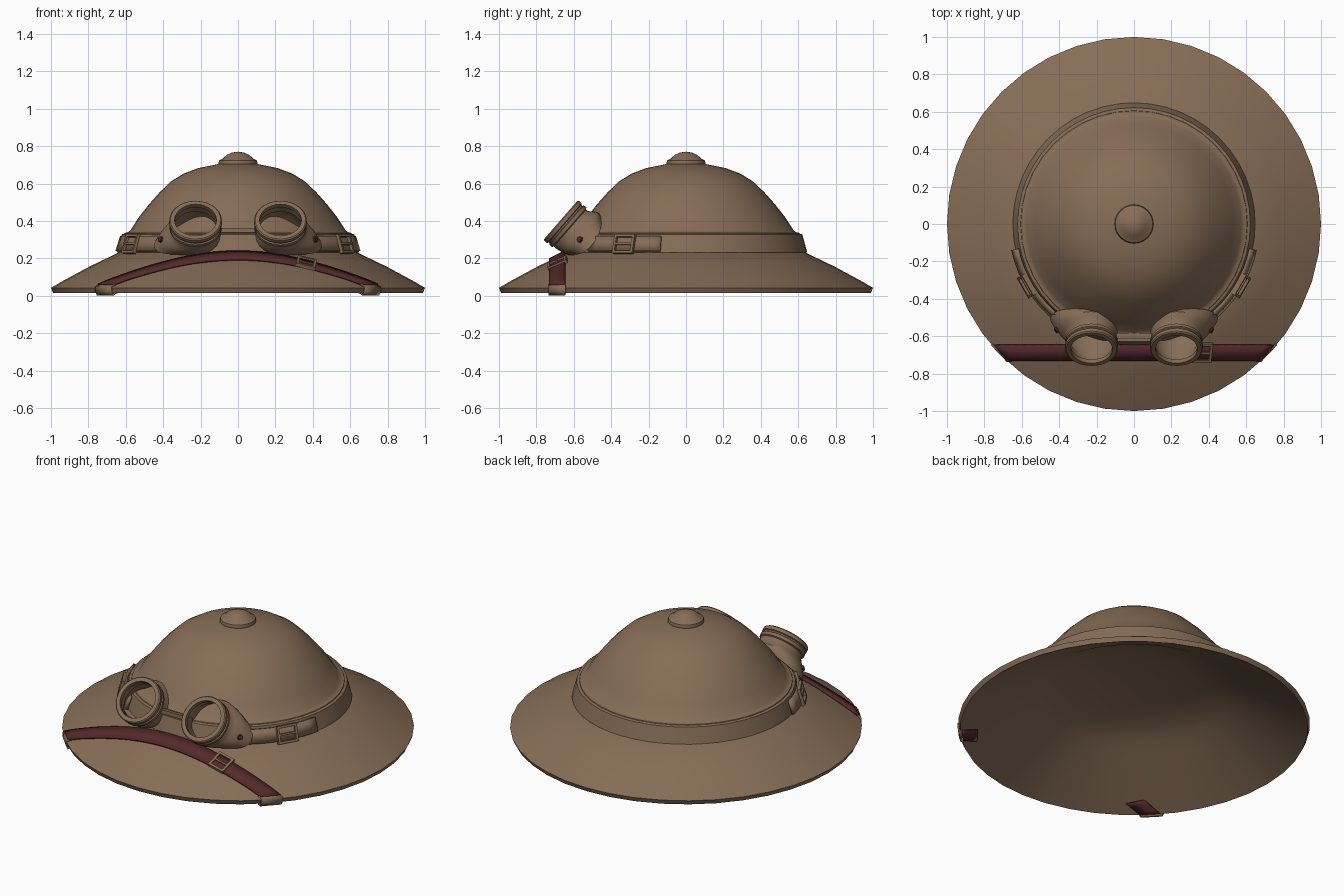
import bpy, bmesh, math
from math import sin, cos, pi, hypot, radians
from mathutils import Vector, Matrix

if "Cube" in bpy.data.objects:
    bpy.data.objects.remove(bpy.data.objects["Cube"])


def material(name, rgb):
    m = bpy.data.materials.new(name)
    m.diffuse_color = (*rgb, 1)
    m.use_nodes = True
    m.node_tree.nodes["Principled BSDF"].inputs["Base Color"].default_value = m.diffuse_color
    return m


BROWN = material("khaki_brown", (0.24, 0.153, 0.093))
RED = material("dark_red_leather", (0.09, 0.022, 0.024))


def finish(name, bm, mat, angle=35):
    bmesh.ops.remove_doubles(bm, verts=bm.verts, dist=1e-5)
    bmesh.ops.recalc_face_normals(bm, faces=bm.faces)
    me = bpy.data.meshes.new(name)
    bm.to_mesh(me)
    bm.free()
    me.materials.append(mat)
    me.shade_smooth()
    me.set_sharp_from_angle(angle=radians(angle))
    ob = bpy.data.objects.new(name, me)
    bpy.context.collection.objects.link(ob)
    return ob


def skin(bm, rings, closed):
    """Join successive vertex rings with quads."""
    rows = [[bm.verts.new(p) for p in r] for r in rings]
    n = len(rows[0])
    for a, b in zip(rows, rows[1:]):
        for i in range(n if closed else n - 1):
            j = (i + 1) % n
            bm.faces.new((a[i], a[j], b[j], b[i]))


def lathe(name, profile, mat, seg=40):
    bm = bmesh.new()
    skin(bm, [[(r * cos(2 * pi * i / seg), r * sin(2 * pi * i / seg), z)
               for i in range(seg)] for r, z in profile], True)
    bmesh.ops.dissolve_degenerate(bm, edges=bm.edges, dist=1e-5)
    return finish(name, bm, mat)


def strip(name, rows, thick, mat):
    """Strap through pairs of edge points, given thickness by a modifier."""
    bm = bmesh.new()
    skin(bm, rows, False)
    ob = finish(name, bm, mat)
    mod = ob.modifiers.new("thickness", 'SOLIDIFY')
    mod.thickness = thick
    mod.offset = 0
    return ob


def add_box(bm, centre, size, frame):
    m = Matrix.Translation(centre) @ frame.to_4x4() @ Matrix.Diagonal((*size, 1))
    bmesh.ops.create_cube(bm, size=1, matrix=m)


def axes(x, n):
    """Rotation with local x along x and local z along n."""
    x, n = Vector(x).normalized(), Vector(n)
    n = (n - x * n.dot(x)).normalized()
    return Matrix((x, n.cross(x), n)).transposed()


def buckle(name, centre, x, n, w, h):
    bm = bmesh.new()
    f, c, t = axes(x, n), Vector(centre), 0.014
    for k in (-1, 1):
        add_box(bm, c + f @ Vector((k * (w - t) / 2, 0, 0)), (t, h, 0.02), f)
        add_box(bm, c + f @ Vector((0, k * (h - t) / 2, 0)), (w, t, 0.02), f)
    add_box(bm, c, (w, 0.01, 0.014), f)
    finish(name, bm, BROWN)


# hat body: brim and dome, with a shallow lining underneath
dome = [(0.61, 0.325), (0.605, 0.336), (0.592, 0.338), (0.575, 0.35), (0.53, 0.42),
        (0.475, 0.49), (0.42, 0.552), (0.36, 0.61), (0.29, 0.653), (0.21, 0.683),
        (0.10, 0.705), (0, 0.71)]
lining = [(0, 0.335), (0.2, 0.327), (0.36, 0.305), (0.48, 0.275), (0.56, 0.24),
          (0.64, 0.195), (0.93, 0.045), (0.988, 0.014)]
lathe("hat_shell", [(0.988, 0.014), (1.0, 0.042), (0.935, 0.08), (0.79, 0.158),
                    (0.64, 0.23), (0.61, 0.235)] + dome + lining, BROWN)

# band round the dome, and button on top
lathe("hat_band", [(0.60, 0.225), (0.648, 0.232), (0.622, 0.328), (0.60, 0.334)], BROWN, 48)
lathe("top_button", [(0.1, 0.69), (0.104, 0.71), (0.1, 0.724), (0.083, 0.732),
                     (0.06, 0.753), (0.03, 0.766), (0, 0.77)], BROWN, 24)


def brim_top(r):
    return 0.23 - (r - 0.64) * 0.51 if r < 0.935 else 0.08 - (r - 0.935) * 0.58


def brim_under(r):
    return 0.195 - (r - 0.64) * 0.517


# goggles, one set of parts per side
AX = Vector((0, 0.754, -0.657))      # into the cup
UP = Vector((0, 0.657, 0.754))
for s, side in ((-1, "left"), (1, "right")):
    C = Vector((s * 0.227, -0.67, 0.405))

    def local(u, v, d):
        return C + Vector((s * u, 0, 0)) + UP * v + AX * d

    def oval(d, out, inn, up, down, bend=0.0):
        pts = []
        for i in range(28):
            a = 2 * pi * i / 28
            u = cos(a) * (out if cos(a) > 0 else inn)
            v = sin(a) * (up if sin(a) > 0 else down)
            pts.append(local(u, v, d + bend * max(0, u - 0.1)))
        return pts

    def circle(d, r):
        return oval(d, r, r, r, r)

    # metal lens ring
    bm = bmesh.new()
    rings = [circle(d, r) for d, r in ((0.0, 0.112), (0.0, 0.135), (0.006, 0.141),
             (0.026, 0.141), (0.03, 0.133), (0.038, 0.133), (0.042, 0.14), (0.06, 0.14),
             (0.066, 0.13), (0.07, 0.12), (0.03, 0.118), (0.026, 0.112), (0.0, 0.112))]
    skin(bm, rings, True)
    finish(side + "_lens_ring", bm, BROWN)

    # flared cup, open at both ends
    bm = bmesh.new()
    skin(bm, [circle(0.05, 0.119), circle(0.06, 0.13), circle(0.08, 0.132),
              oval(0.105, 0.15, 0.138, 0.152, 0.128),
              oval(0.125, 0.175, 0.142, 0.163, 0.125, 0.1),
              oval(0.15, 0.2, 0.142, 0.158, 0.115, 0.2),
              oval(0.178, 0.222, 0.14, 0.141, 0.1, 0.3),
              oval(0.178, 0.2, 0.125, 0.127, 0.088, 0.3),
              oval(0.12, 0.155, 0.125, 0.14, 0.11), circle(0.05, 0.119)], True)
    finish(side + "_goggle_cup", bm, BROWN)

    # red rivet on the outer side of the cup
    n = Vector((s * 0.8, -0.5, 0.25))
    bm = bmesh.new()
    m = Matrix.Translation(local(0.184, -0.011, 0.147)) @ n.to_track_quat('Z', 'Y').to_matrix().to_4x4()
    bmesh.ops.create_cone(bm, cap_ends=True, segments=10, radius1=0.018, radius2=0.015,
                          depth=0.022, matrix=m)
    finish(side + "_rivet", bm, RED)

    # goggle strap hugging the band, with buckle
    def on_band(deg, r, z):
        a = radians(deg)
        return Vector((s * r * cos(a), -r * sin(a), z))
    strip(side + "_goggle_strap",
          [(on_band(d, 0.662, 0.238), on_band(d, 0.637, 0.318)) for d in range(12, 53, 5)],
          0.016, BROWN)
    a = radians(30)
    buckle(side + "_goggle_buckle", on_band(30, 0.662, 0.277),
           (s * sin(a), cos(a), 0), (s * cos(a), -sin(a), 0.3), 0.125, 0.105)

    # brown clip folding round the brim edge
    def edge_pt(f, y, z=None, off=0.0):
        x = f * math.sqrt(1 - y * y)
        return (s * x, y, brim_top(hypot(x, y)) + off if z is None else z)
    ys = (-0.735, -0.645)
    strip(side + "_brim_clip",
          [[edge_pt(0.965, y, None, 0.008) for y in ys], [edge_pt(0.998, y, 0.048) for y in ys],
           [edge_pt(0.998, y, 0.026) for y in ys], [edge_pt(0.985, y, 0.004) for y in ys],
           [edge_pt(0.965, y, 0.012) for y in ys]], 0.008, BROWN)

    # strap tail under the brim
    def tail(f, y):
        x = f * math.sqrt(1 - y * y)
        return (s * x, y, brim_under(hypot(x, y)) - 0.005)
    strip(side + "_strap_tail", [[tail(f, y) for y in (-0.73, -0.647)]
                                 for f in (0.975, 0.92, 0.86, 0.81)], 0.008, RED)

# bridge between the cups
bm = bmesh.new()
flat = Matrix.Identity(3)
add_box(bm, Vector((0, -0.618, 0.35)), (0.22, 0.018, 0.026), flat)
add_box(bm, Vector((0, -0.598, 0.345)), (0.2, 0.03, 0.014), flat)
finish("goggle_bridge", bm, BROWN)

# red strap lying across the front of the brim
rows = []
for i in range(-16, 17):
    row = []
    for y in (-0.73, -0.688, -0.647):
        x = i / 16 * 0.98 * math.sqrt(1 - y * y)
        row.append((x, y, brim_top(hypot(x, y)) + 0.01))
    rows.append(row)
strip("brim_strap", rows, 0.013, RED)

# buckle on the red strap
bx, by = 0.365, -0.688
r = hypot(bx, by)
slope = 0.51
buckle("brim_strap_buckle", (bx, by, brim_top(r) + 0.017), (1, 0, -slope * bx / r),
       (slope * bx / r, slope * by / r, 1), 0.105, 0.11)
